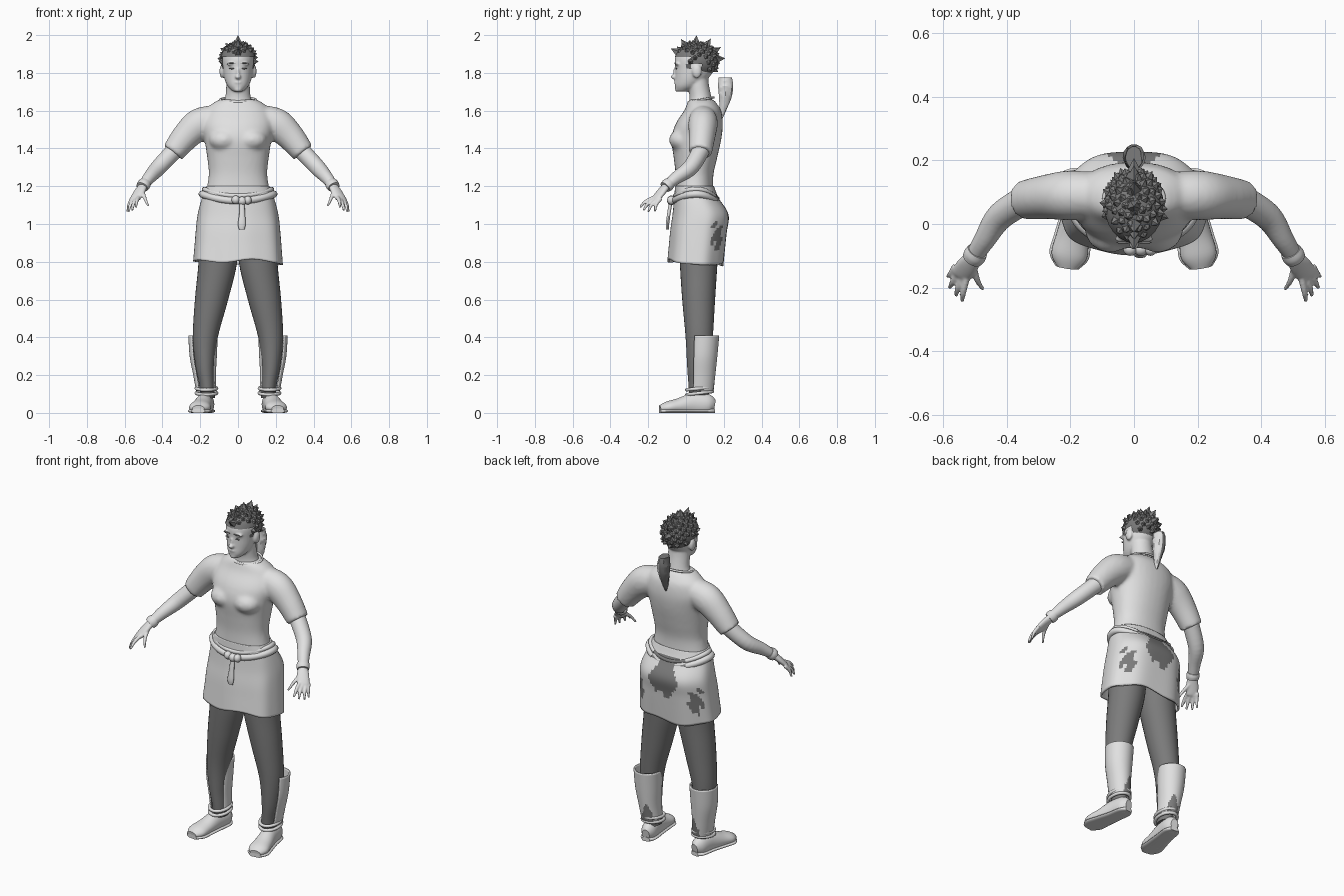
import bpy, bmesh, math, random
from mathutils import Vector, Matrix

if "Cube" in bpy.data.objects:
    bpy.data.objects.remove(bpy.data.objects["Cube"])
random.seed(4)
UP = Vector((0, 0, 1))


def material(name, v):
    m = bpy.data.materials.new(name)
    m.use_nodes = True
    m.diffuse_color = (v, v, v, 1)
    m.node_tree.nodes["Principled BSDF"].inputs["Base Color"].default_value = (v, v, v, 1)
    return m


LIGHT = material("light grey", 0.75)
DARK = material("dark grey", 0.2)


def spline(rows, steps):
    """Smooth rows of numbers through each given row."""
    rows = [Vector(r) for r in rows]
    out = []
    for i in range(len(rows) - 1):
        a, b, c, d = rows[max(i - 1, 0)], rows[i], rows[i + 1], rows[min(i + 2, len(rows) - 1)]
        for k in range(steps):
            t = k / steps
            out.append(b + (c - a) * (t / 2) + (2 * a - 5 * b + 4 * c - d) * (t * t / 2)
                       + (3 * b - a - 3 * c + d) * (t ** 3 / 2))
    return out + [rows[-1]]


def loft(bm, rows, n=32, steps=5, level=False, power=2, arc=None, cap=True, ripple=0):
    """Rows are x, y, z, width radius, depth radius; level keeps the rings horizontal."""
    rows = spline(rows, steps)
    rings = []
    for i, r in enumerate(rows):
        u, v = Vector((1, 0, 0)), Vector((0, 1, 0))
        if not level:
            t = (rows[min(i + 1, len(rows) - 1)] - rows[max(i - 1, 0)])[:3]
            t = Vector(t).normalized()
            u = t.cross(UP).normalized()
            v = u.cross(t)
        ring = []
        for k in range(n):
            a = 2 * math.pi * k / n
            if arc:
                a = math.radians(arc[0] + (arc[1] - arc[0]) * k / (n - 1))
            c, s = math.cos(a), math.sin(a)
            f = 1 + ripple * i / len(rows) * math.sin(7 * a)
            p = Vector(r[:3]) + u * (math.copysign(abs(c) ** (2 / power), c) * r[3] * f)
            p += v * (math.copysign(abs(s) ** (2 / power), s) * r[4] * f)
            ring.append(bm.verts.new(p))
        rings.append(ring)
    for a, b in zip(rings, rings[1:]):
        for k in range(n - 1 if arc else n):
            j = (k + 1) % n
            bm.faces.new((a[k], a[j], b[j], b[k]))
    if cap and not arc:
        bm.faces.new(rings[0])
        bm.faces.new(rings[-1])


def ball(bm, pos, size):
    m = Matrix.Translation(pos) @ Matrix.Diagonal((*size, 1))
    return bmesh.ops.create_uvsphere(bm, u_segments=24, v_segments=16, radius=1, matrix=m)


def finish(name, bm, mat=LIGHT, mirror=False, voxel=0, solid=0, rule=None, angle=40):
    bmesh.ops.recalc_face_normals(bm, faces=bm.faces)
    me = bpy.data.meshes.new(name)
    bm.to_mesh(me)
    bm.free()
    ob = bpy.data.objects.new(name, me)
    bpy.context.collection.objects.link(ob)
    me.materials.append(mat)
    if rule:
        me.materials.append(DARK)
        for p in me.polygons:
            p.material_index = int(rule(p.center, p.normal))
    bpy.ops.object.select_all(action="DESELECT")
    ob.select_set(True)
    bpy.context.view_layer.objects.active = ob
    if angle:
        bpy.ops.object.shade_smooth_by_angle(angle=math.radians(angle))
    if mirror:
        ob.modifiers.new("mirror", "MIRROR").use_mirror_merge = False
    if voxel:
        r = ob.modifiers.new("blend", "REMESH")
        r.mode, r.voxel_size, r.use_smooth_shade = "VOXEL", voxel, True
        s = ob.modifiers.new("soften", "SMOOTH")
        s.factor, s.iterations = 0.5, 5
    if solid:
        ob.modifiers.new("thickness", "SOLIDIFY").thickness = solid
    return ob


def cord(name, points, radius, mat=LIGHT, cyclic=True):
    cu = bpy.data.curves.new(name, "CURVE")
    cu.dimensions, cu.bevel_depth, cu.bevel_resolution = "3D", radius, 3
    cu.use_fill_caps = True
    s = cu.splines.new("POLY")
    s.points.add(len(points) - 1)
    for p, q in zip(s.points, points):
        p.co = (*q, 1)
    s.use_cyclic_u = cyclic
    s.use_smooth = True
    cu.materials.append(mat)
    ob = bpy.data.objects.new(name, cu)
    bpy.context.collection.objects.link(ob)
    return ob


def oval(cx, cy, rx, ry, height, start=0, end=360, n=48):
    angles = [math.radians(start + (end - start) * k / n) for k in range(n + (end - start < 360))]
    return [(cx + rx * math.cos(a), cy + ry * math.sin(a), height(math.sin(a))) for a in angles]


# Shirt: torso, chest and sleeves blended together
bm = bmesh.new()
loft(bm, [(0, .045, 1.17, .17, .1), (0, .045, 1.26, .155, .1), (0, .05, 1.35, .163, .115),
          (0, .055, 1.45, .178, .132), (0, .07, 1.53, .19, .125), (0, .088, 1.6, .17, .098),
          (0, .085, 1.635, .14, .08), (0, .08, 1.66, .095, .065)], level=True, power=2.2)
for s in (1, -1):
    loft(bm, [(s * .1, .09, 1.56, .07, .07), (s * .2, .09, 1.53, .078, .085),
              (s * .275, .085, 1.465, .07, .075), (s * .345, .075, 1.378, .062, .061)])
    ball(bm, (s * .075, -.015, 1.445), (.08, .075, .06))
finish("shirt", bm, voxel=.011)
cord("collar", oval(0, .08, .094, .066, lambda s: 1.658 + .012 * s), .006)

# Forearm, palm and fingers
bm = bmesh.new()
loft(bm, [(.335, .08, 1.39, .046, .046), (.42, .025, 1.3, .043, .043),
          (.47, -.05, 1.245, .034, .034), (.505, -.105, 1.2, .027, .024)])
loft(bm, [(.5, -.1, 1.205, .024, .02), (.522, -.13, 1.17, .034, .018),
          (.543, -.158, 1.135, .033, .014), (.548, -.166, 1.125, .022, .008)])
fingers = [((.562, -.133, 1.135), (.585, -.165, 1.065)), ((.555, -.15, 1.13), (.58, -.2, 1.063)),
           ((.542, -.167, 1.13), (.56, -.225, 1.072)), ((.527, -.172, 1.14), (.54, -.243, 1.088)),
           ((.505, -.13, 1.17), (.475, -.205, 1.095))]
for a, b in fingers:
    a, b = Vector(a), Vector(b)
    mid = (a + b) / 2 + Vector((.003, -.008, .004))
    loft(bm, [(*a, .011, .011), (*mid, .0095, .0095), (*b, .006, .006)], n=12)
finish("forearm_and_hand", bm, mirror=True, voxel=.0045)
bm = bmesh.new()
loft(bm, [(.492, -.085, 1.217, .033, .031), (.5, -.098, 1.206, .036, .034),
          (.508, -.11, 1.195, .033, .031)])
finish("wristband", bm, mirror=True)

# Skirt with worn dark patches at the back
def worn(c, n):
    if c.y < .09:
        return False
    centre = abs(c.x) < .075 + .02 * math.sin(38 * c.z) and .95 + .02 * math.sin(60 * c.x) < c.z < 1.16
    spread = math.hypot((abs(c.x) - .18) / .03, (c.z - .935) / .065)
    return centre or spread < 1 + .35 * math.sin(110 * abs(c.x) + 80 * c.z)


bm = bmesh.new()
loft(bm, [(0, .045, 1.2, .166, .103), (0, .055, 1.14, .19, .117), (0, .078, 1.05, .213, .148),
          (0, .067, .95, .224, .15), (0, .052, .785, .236, .148)],
     n=96, steps=8, level=True, power=2.4, cap=False, ripple=.018)
for v in bm.verts:
    if v.co.z < .9:
        v.co.z += (.9 - v.co.z) * (.12 - .6 * v.co.y + .08 * math.sin(20 * v.co.x))
finish("skirt", bm, solid=.01, rule=worn)

# Rope belt, knot and hanging tail
for i, (r, z) in enumerate(((.019, 1.158), (.013, 1.184))):
    def sag(s, z=z):
        return z - (.035 if s < 0 else .05) * s * s
    size = (0, .055, .19 - .012 * i, .117 - .005 * i, sag)
    cord("belt_front", oval(*size, start=-235, end=55), r, cyclic=False)
    cord("belt_back", oval(*size, start=55, end=125), r * .9, DARK, cyclic=False)
bm = bmesh.new()
for x, z, w in ((.022, 1.122, .024), (-.012, 1.128, .022), (.052, 1.126, .02)):
    ball(bm, (x, -.078, z), (w, .022, .023))
loft(bm, [(.02, -.08, 1.12, .014, .01), (.022, -.09, 1.06, .015, .009),
          (.02, -.098, 1.0, .02, .009), (.02, -.098, .97, .014, .007)], n=16, level=True)
finish("belt_knot", bm)

# Trousers
bm = bmesh.new()
loft(bm, [(.105, .07, 1.0, .1, .11), (.107, .067, .8, .102, .1), (.14, .067, .6, .088, .087),
          (.173, .07, .4, .066, .072), (.175, .068, .25, .05, .062), (.165, .068, .15, .04, .055),
          (.16, .07, .08, .038, .052)], level=True)
finish("trouser_leg", bm, DARK, mirror=True)

# Gaiters wrapping the back of each calf
def scuffed(c, n):
    return c.y > .09 and c.z < .19 + .03 * math.sin(90 * c.x) and abs(c.x - .16) < .03


bm = bmesh.new()
loft(bm, [(.185, .096, .41, .078, .08), (.184, .09, .3, .072, .076), (.177, .085, .2, .06, .07),
          (.168, .08, .115, .054, .066)], n=40, steps=8, level=True, arc=(-40, 215))
finish("gaiter", bm, mirror=True, solid=.008, rule=scuffed)

# Shoes with flat soles and ankle laces
shoe = [(.162, .15, .04, .022, .03), (.167, .115, .045, .042, .055), (.178, .04, .045, .045, .06),
        (.193, -.04, .035, .052, .042), (.204, -.1, .028, .056, .032), (.21, -.138, .022, .032, .018)]
bm = bmesh.new()
loft(bm, shoe, n=28)
loft(bm, [(x, y, .01, w * 1.12, .014) for x, y, z, w, h in shoe], n=28)
for v in bm.verts:
    v.co.z = max(v.co.z, 0)
finish("shoe", bm, mirror=True)
for z in (.105, .13):
    tie = cord("ankle_lace", oval(.167, .072, .054, .068, lambda s: z + .008 * s), .009)
    tie.modifiers.new("mirror", "MIRROR")

# Head: skull, neck, nose, lips and ears
bm = bmesh.new()
loft(bm, [(0, -.018, 1.702, .028, .032), (0, .008, 1.73, .055, .067), (0, .03, 1.77, .072, .088),
          (0, .045, 1.82, .08, .103), (0, .05, 1.88, .083, .108), (0, .055, 1.93, .066, .085),
          (0, .055, 1.95, .03, .04)], level=True)
loft(bm, [(0, .08, 1.62, .09, .068), (0, .077, 1.67, .068, .058), (0, .065, 1.74, .062, .056),
          (0, .06, 1.8, .06, .056)], level=True)
ball(bm, (0, -.063, 1.779), (.016, .018, .013))
ball(bm, (0, -.056, 1.8), (.009, .013, .03))
ball(bm, (0, -.053, 1.75), (.022, .011, .009))
ball(bm, (0, -.043, 1.712), (.022, .016, .013))
for s in (1, -1):
    ball(bm, (s * .034, -.046, 1.847), (.028, .013, .009))
    ball(bm, (s * .084, .058, 1.808), (.014, .025, .036))
finish("head", bm, voxel=.006)
bm = bmesh.new()
ball(bm, (.033, -.051, 1.823), (.014, .005, .004))
ball(bm, (.034, -.058, 1.851), (.022, .004, .003))
finish("eye_and_brow", bm, DARK, mirror=True)

# Hair cap with cut hairline and spikes
bm = bmesh.new()
centre, size = Vector((0, .055, 1.865)), Vector((.094, .116, .096))
ball(bm, centre, size)


def bare(c):
    face = c.y < .012 and c.z < 1.872 + .25 * abs(c.x)
    ear = abs(c.y - .06) < .028 and c.z < 1.84
    return face or ear or c.z < 1.775


gone = [f for f in bm.faces if bare(f.calc_center_median())]
bmesh.ops.delete(bm, geom=gone, context="FACES")


def spike(d, r, h):
    base = centre + Vector((d.x * size.x, d.y * size.y, d.z * size.z)) * .95
    turn = d.to_track_quat("Z", "Y").to_matrix().to_4x4()
    m = Matrix.Translation(base) @ turn @ Matrix.Translation((0, 0, h / 2))
    bmesh.ops.create_cone(bm, cap_ends=True, segments=5, radius1=r, radius2=0, depth=h, matrix=m)


for k in range(110):
    z = 1 - 1.75 * (k + .5) / 110
    a = k * 2.39996
    d = Vector((math.cos(a) * math.sqrt(1 - z * z), math.sin(a) * math.sqrt(1 - z * z), z))
    p = centre + Vector((d.x * size.x, d.y * size.y, d.z * size.z))
    if not bare(p + Vector((0, 0, -.008))):
        spike((d + Vector((0, .1, .25))).normalized(), .017, random.uniform(.014, .026))
for deg in (-62, -32, 0, 30, 58, 85):
    a = math.radians(deg)
    spike(Vector((0, math.sin(a), math.cos(a))), .024, .043)
finish("hair", bm, DARK, angle=25)

# Ponytail, pale strands on one side
bm = bmesh.new()
loft(bm, [(0, .208, 1.775, .026, .036), (0, .21, 1.73, .034, .041), (0, .208, 1.67, .03, .034),
          (0, .197, 1.61, .018, .02), (0, .185, 1.55, .004, .005)], n=14, steps=4, level=True)
for v in bm.verts:
    v.co.x *= random.uniform(.88, 1.1)
finish("ponytail", bm, rule=lambda c, n: n.x < .25, angle=25)
